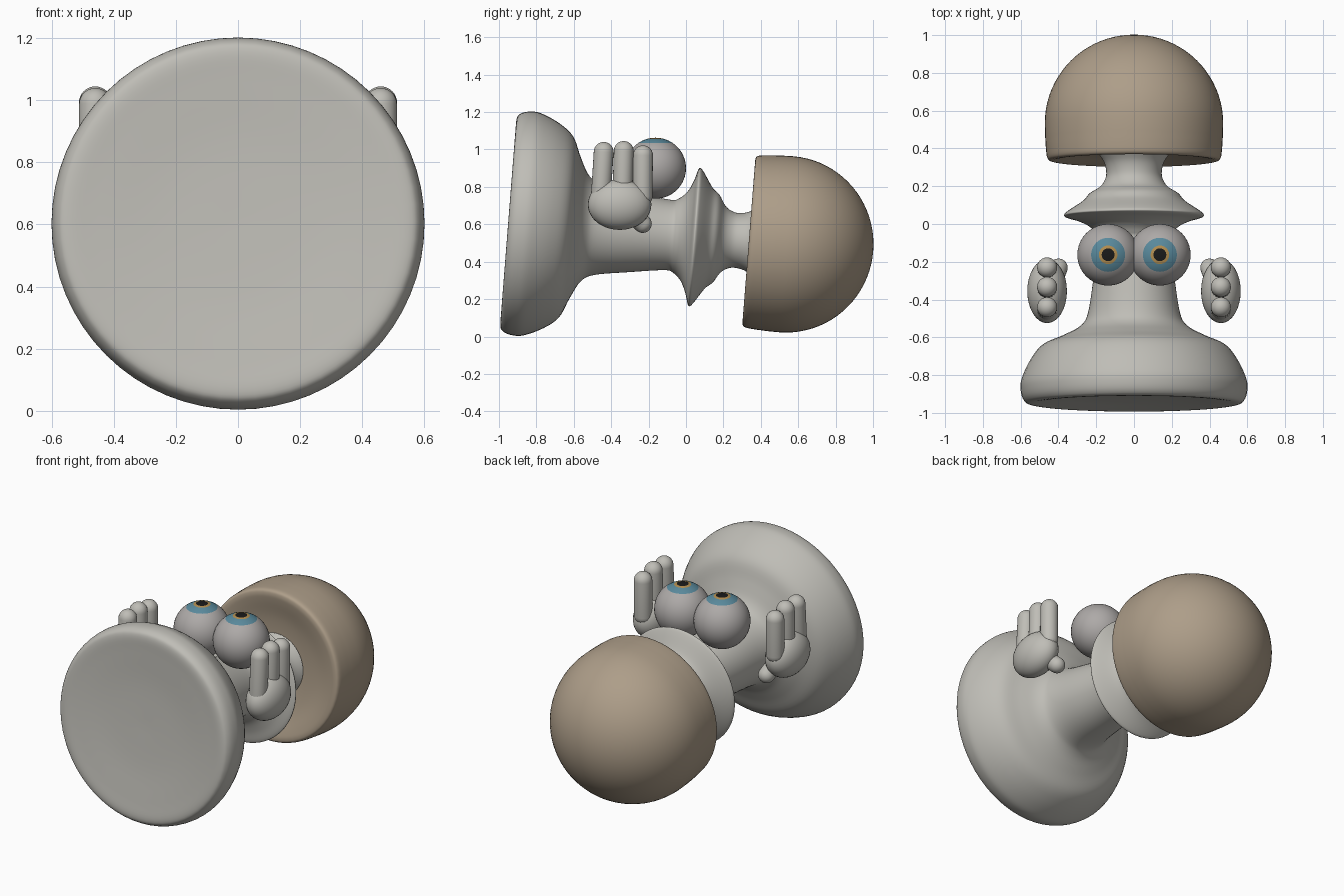
import bpy, bmesh, math
from mathutils import Vector, Matrix

if "Cube" in bpy.data.objects:
    bpy.data.objects.remove(bpy.data.objects["Cube"])

TILT = Matrix.Translation((0, -0.95, 0.61)) @ Matrix.Rotation(math.radians(-94.5), 4, 'X')


def material(name, rgb):
    m = bpy.data.materials.new(name)
    m.diffuse_color = (*rgb, 1)
    m.use_nodes = True
    m.node_tree.nodes["Principled BSDF"].inputs["Base Color"].default_value = m.diffuse_color
    return m


stone = material("pale_stone", (0.52, 0.51, 0.47))
tan = material("tan", (0.42, 0.34, 0.25))
grey = material("grey", (0.42, 0.40, 0.39))
blue = material("iris_blue", (0.10, 0.25, 0.33))
amber = material("iris_amber", (0.45, 0.27, 0.08))
black = material("pupil_black", (0.01, 0.01, 0.01))


def smooth_curve(pts, steps=5):
    """Catmull-Rom through (radius, height) points."""
    p = [Vector(q) for q in pts]
    p = [2 * p[0] - p[1]] + p + [2 * p[-1] - p[-2]]
    out = []
    for a, b, c, d in zip(p, p[1:], p[2:], p[3:]):
        for i in range(steps):
            t = i / steps
            out.append(0.5 * (2 * b + (c - a) * t + (2 * a - 5 * b + 4 * c - d) * t * t
                              + (3 * b - a - 3 * c + d) * t ** 3))
    return out + [p[-2]]


def finish(name, bm, mats, matrix=Matrix()):
    bmesh.ops.remove_doubles(bm, verts=bm.verts, dist=1e-5)
    bmesh.ops.recalc_face_normals(bm, faces=bm.faces)
    for f in bm.faces:
        f.smooth = True
    bm.transform(matrix)
    me = bpy.data.meshes.new(name)
    bm.to_mesh(me)
    bm.free()
    for m in mats:
        me.materials.append(m)
    ob = bpy.data.objects.new(name, me)
    bpy.context.collection.objects.link(ob)
    return ob


def lathe(name, profile, mats, matrix, segs=64, pick=None):
    bm = bmesh.new()
    vs = [bm.verts.new((max(r, 0), 0, z)) for r, z in profile]
    es = [bm.edges.new(e) for e in zip(vs, vs[1:])]
    bmesh.ops.spin(bm, geom=vs + es, axis=(0, 0, 1), cent=(0, 0, 0),
                   angle=math.tau, steps=segs)
    bmesh.ops.remove_doubles(bm, verts=bm.verts, dist=1e-5)
    if pick:
        for f in bm.faces:
            f.material_index = pick(f.calc_center_median())
    return finish(name, bm, mats, matrix)


# flared foot, stem, collar and neck
stem = [(0, 0.025), (0.25, 0.02), (0.45, 0.006), (0.55, 0.0), (0.585, 0.02), (0.60, 0.07),
        (0.595, 0.13), (0.55, 0.23), (0.485, 0.31), (0.38, 0.358), (0.285, 0.41), (0.244, 0.48),
        (0.215, 0.66), (0.189, 0.85), (0.20, 0.90), (0.24, 0.943), (0.30, 0.972),
        (0.36, 0.99), (0.37, 1.003), (0.345, 1.025), (0.27, 1.075), (0.235, 1.115),
        (0.18, 1.15), (0.153, 1.19), (0.147, 1.23), (0.158, 1.28), (0.19, 1.33)]
lathe("stem", smooth_curve(stem), [stone], TILT)

# domed cap with slightly hollow underside
cap = [(0, 1.34), (0.15, 1.34), (0.28, 1.325), (0.39, 1.297), (0.435, 1.29), (0.458, 1.302),
       (0.466, 1.35)]
dome = [Vector((0.472 * math.cos(a), 1.49 + 0.467 * math.sin(a)))
        for a in [math.pi / 2 * i / 20 for i in range(21)]]
lathe("cap", smooth_curve(cap + [(0.471, 1.43)]) + dome, [tan], TILT)


# eyes looking straight up
def eye_zone(c):
    r = math.hypot(c.x, c.y)
    if c.z < 0:
        return 0
    return 3 if r < 0.034 else 2 if r < 0.049 else 1 if r < 0.09 else 0


R = 0.163
angles = [0, 0.5] + [math.asin(r / R) for r in (0.034, 0.049, 0.07, 0.09)]
angles = [0] + angles[2:] + [0.59 + (math.pi - 0.59) * i / 24 for i in range(1, 25)]
eye = [(R * math.sin(a), R * math.cos(a)) for a in angles]
for side, s in (("left", -1), ("right", 1)):
    lathe(side + "_eye", eye, [grey, blue, amber, black],
          Matrix.Translation((s * 0.137, -0.163, 0.90)), 40, eye_zone)


# hands: palm, three fingers, thumb
def ball(bm, centre, size):
    bmesh.ops.create_uvsphere(bm, u_segments=32, v_segments=20, radius=1,
                              matrix=Matrix.Translation(centre) @ Matrix.Diagonal((*size, 1)))


def capsule(name, a, b, r):
    a, b = Vector(a), Vector(b)
    d = b - a
    arc = [math.pi / 2 * i / 8 for i in range(9)]
    prof = [(r * math.sin(t), -r * math.cos(t)) for t in arc]
    prof += [(r * math.cos(t), d.length + r * math.sin(t)) for t in arc]
    lathe(name, prof, [stone],
          Matrix.Translation(a) @ d.to_track_quat('Z', 'Y').to_matrix().to_4x4(), 24)


for side, s in (("left", -1), ("right", 1)):
    bm = bmesh.new()
    ball(bm, (s * 0.46, -0.355, 0.705), (0.105, 0.17, 0.135))
    finish(side + "_palm", bm, [stone])
    for i, (y0, y1, top) in enumerate(((-0.455, -0.44, 1.04), (-0.34, -0.333, 1.045),
                                       (-0.232, -0.23, 1.022))):
        capsule(f"{side}_finger_{i + 1}", (s * 0.46, y0, 0.75), (s * 0.46, y1, top - 0.053), 0.053)
    capsule(side + "_thumb", (s * 0.43, -0.31, 0.68), (s * 0.40, -0.232, 0.603), 0.049)
